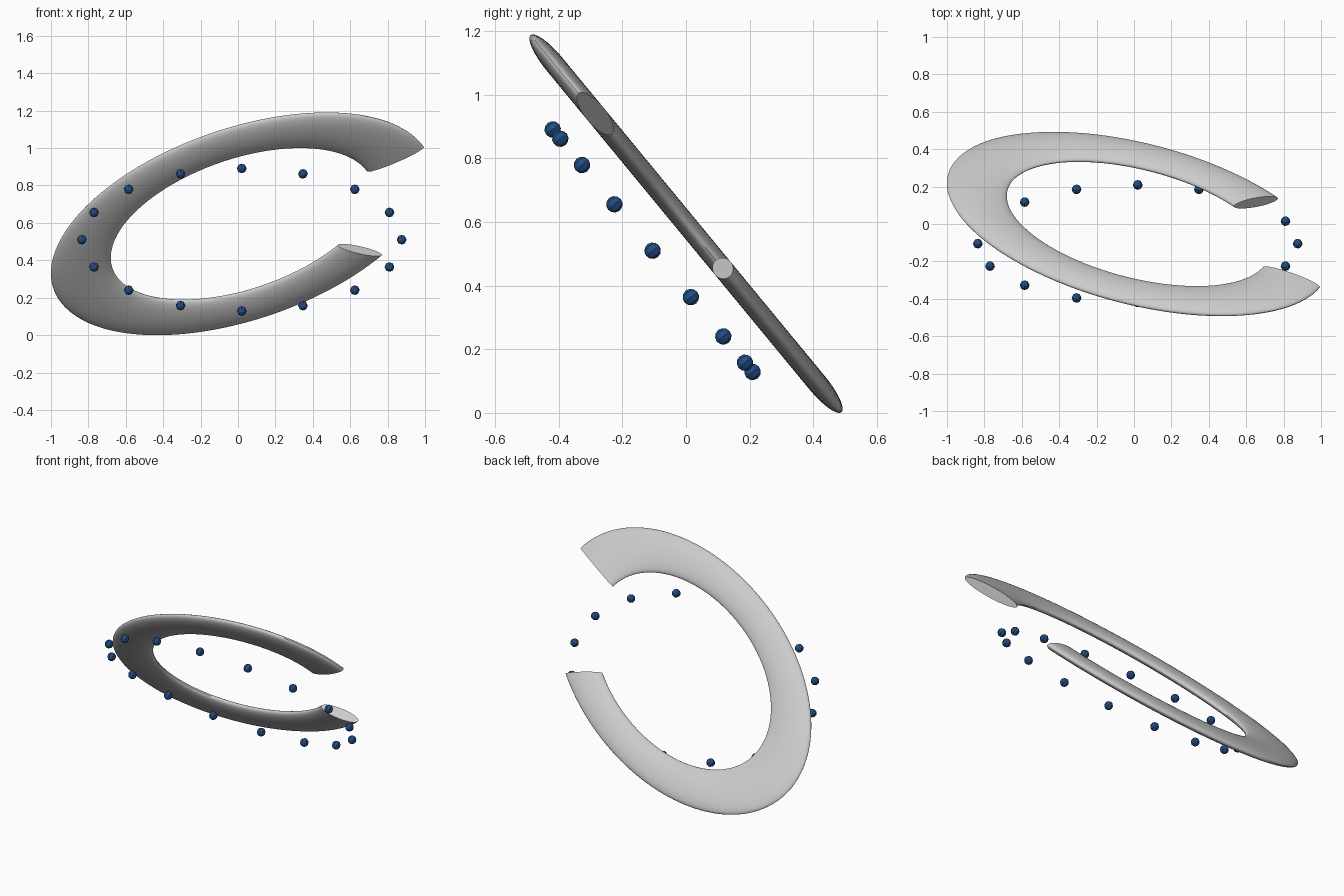
import bpy, bmesh
from math import sin, cos, radians, tau
from mathutils import Matrix, Vector

if "Cube" in bpy.data.objects:
    bpy.data.objects.remove(bpy.data.objects["Cube"])

TILT = Matrix.Rotation(radians(129.5), 4, 'X')


def make_object(name, bm):
    bmesh.ops.recalc_face_normals(bm, faces=bm.faces)
    me = bpy.data.meshes.new(name)
    bm.to_mesh(me)
    bm.free()
    ob = bpy.data.objects.new(name, me)
    bpy.context.collection.objects.link(ob)
    bpy.ops.object.select_all(action='DESELECT')
    ob.select_set(True)
    bpy.context.view_layer.objects.active = ob
    return ob


# Open ring: flattened elliptical torus sweeping 300 degrees, capped ends
A, B, HALF_T = 1.11, 0.633, 0.032
R, r = 0.843, 0.157
STEPS, SIDES = 120, 32
place = (Matrix.Translation((0.02, 0, 0.595)) @ TILT
         @ Matrix.Rotation(radians(28.6), 4, 'Z'))
bm = bmesh.new()
loops = []
for i in range(STEPS + 1):
    t = radians(300 * i / STEPS)
    loop = []
    for j in range(SIDES):
        p = tau * j / SIDES
        d = R + r * cos(p)
        loop.append(bm.verts.new(place @ Vector((A * d * cos(t), B * d * sin(t), HALF_T * sin(p)))))
    loops.append(loop)
for a, b in zip(loops, loops[1:]):
    for j in range(SIDES):
        k = (j + 1) % SIDES
        bm.faces.new((a[j], a[k], b[k], b[j]))
bm.faces.new(loops[0])
bm.faces.new(loops[-1])
make_object("open_ring", bm)
bpy.ops.object.shade_smooth_by_angle(angle=radians(45))

# Sixteen small beads on a parallel ellipse
blue = bpy.data.materials.new("bead_blue")
blue.diffuse_color = (0.015, 0.075, 0.23, 1)
blue.use_nodes = True
blue.node_tree.nodes["Principled BSDF"].inputs["Base Color"].default_value = blue.diffuse_color
place = Matrix.Translation((0.02, -0.105, 0.51)) @ TILT
for i in range(16):
    t = tau * i / 16
    bm = bmesh.new()
    pos = Matrix.Translation((0.855 * cos(t), 0.494 * sin(t), 0))
    bmesh.ops.create_uvsphere(bm, u_segments=8, v_segments=6, radius=0.026,
                              matrix=place @ pos)
    bead = make_object(f"bead_{i + 1}", bm)
    bead.data.materials.append(blue)
